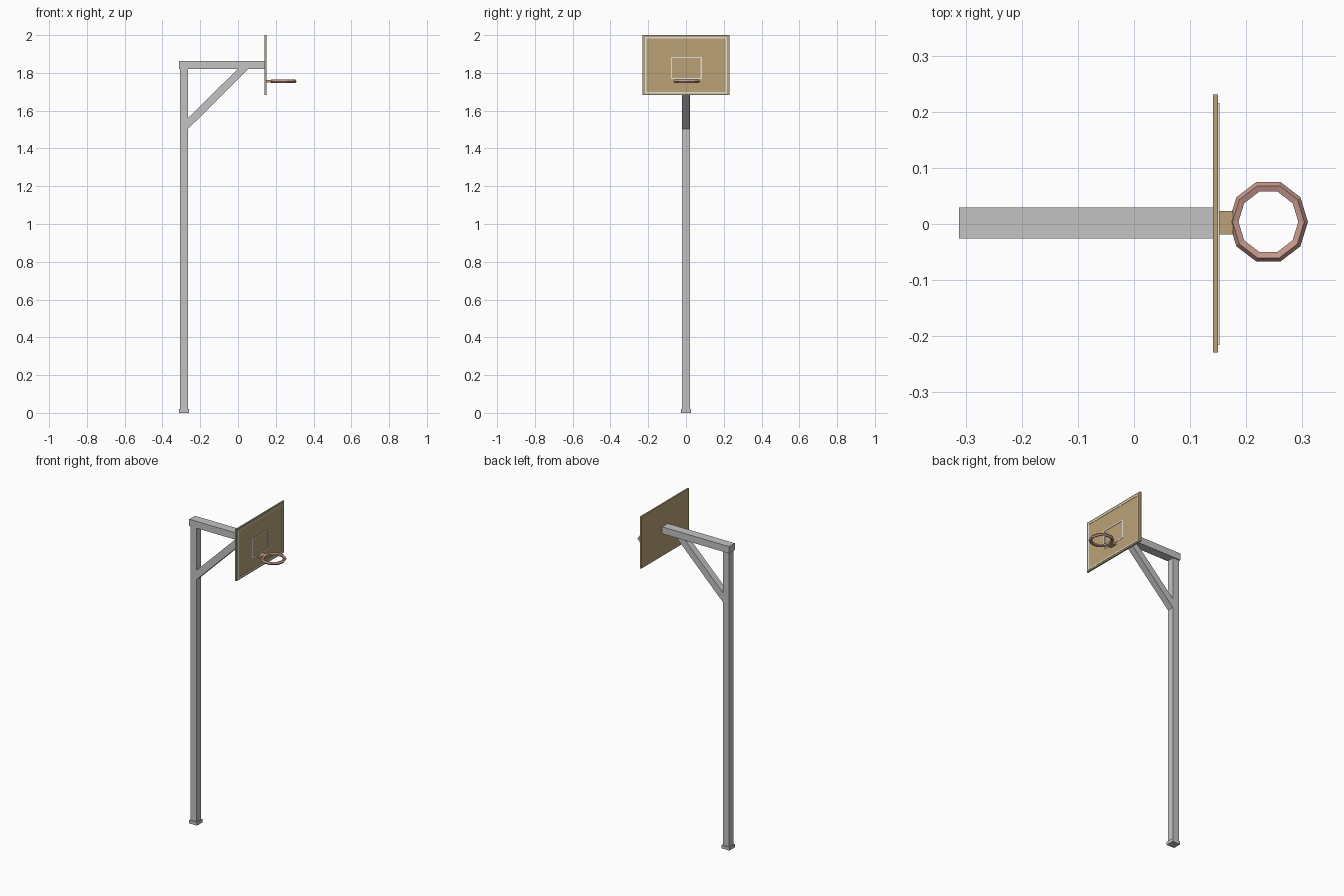
import bpy
import bmesh
from math import cos, sin, tau

cube = bpy.data.objects.get("Cube")
if cube:
    bpy.data.objects.remove(cube, do_unlink=True)


def material(name, rgb):
    m = bpy.data.materials.new(name)
    m.use_nodes = True
    m.diffuse_color = (*rgb, 1)
    m.node_tree.nodes["Principled BSDF"].inputs["Base Color"].default_value = (*rgb, 1)
    return m


steel = material("grey steel", (0.55, 0.55, 0.55))
wood = material("tan board", (0.50, 0.365, 0.18))
paint = material("white paint", (0.76, 0.76, 0.70))
rim_pink = material("faded red rim", (0.56, 0.31, 0.26))


def finish(bm, name, mat):
    bmesh.ops.recalc_face_normals(bm, faces=bm.faces)
    mesh = bpy.data.meshes.new(name)
    bm.to_mesh(mesh)
    bm.free()
    mesh.materials.append(mat)
    obj = bpy.data.objects.new(name, mesh)
    bpy.context.collection.objects.link(obj)
    return obj


def add_box(bm, xs, ys, zs):
    verts = bmesh.ops.create_cube(bm, size=1)["verts"]
    for v in verts:
        v.co = [r[0] if c < 0 else r[1] for c, r in zip(v.co, (xs, ys, zs))]


def box(name, xs, ys, zs, mat):
    bm = bmesh.new()
    add_box(bm, xs, ys, zs)
    return finish(bm, name, mat)


def extrude_side(name, outline, y0, y1, mat):
    """Extrude an x-z outline along y."""
    bm = bmesh.new()
    face = bm.faces.new([bm.verts.new((x, y0, z)) for x, z in outline])
    new = bmesh.ops.extrude_face_region(bm, geom=[face])["geom"]
    bmesh.ops.translate(bm, vec=(0, y1 - y0, 0),
                        verts=[g for g in new if isinstance(g, bmesh.types.BMVert)])
    return finish(bm, name, mat)


def painted_frame(name, ys, zs, w):
    """Four thin strips on the playing face of the board."""
    xs = (0.1495, 0.152)
    bm = bmesh.new()
    for z in (zs[0], zs[1] - w):
        add_box(bm, xs, ys, (z, z + w))
    for y in (ys[0], ys[1] - w):
        add_box(bm, xs, (y, y + w), (zs[0] + w, zs[1] - w))
    return finish(bm, name, paint)


# Support
box("base_plate", (-0.312, -0.259), (-0.026, 0.026), (0, 0.02), steel)
box("pole", (-0.307, -0.265), (-0.021, 0.022), (0.02, 1.82), steel)
box("arm", (-0.312, 0.141), (-0.026, 0.029), (1.82, 1.862), steel)
extrude_side("brace", [(-0.265, 1.503), (0.055, 1.82), (-0.002, 1.82), (-0.265, 1.561)],
             -0.022, 0.019, steel)

# Backboard with painted lines
box("backboard", (0.141, 0.15), (-0.229, 0.231), (1.683, 2.0), wood)
painted_frame("border_line", (-0.216, 0.216), (1.692, 1.989), 0.008)
painted_frame("target_line", (-0.08, 0.085), (1.767, 1.885), 0.007)
box("rim_bracket", (0.15, 0.176), (-0.019, 0.023), (1.748, 1.762), wood)

# Ten-sided rim with a five-sided section
SIDES, SECTION, MAJOR, MINOR = 10, 5, 0.061, 0.0095
bm = bmesh.new()
rings = []
for i in range(SIDES):
    a = tau * i / SIDES
    ring = []
    for j in range(SECTION):
        b = tau * j / SECTION
        r = MAJOR + MINOR * cos(b)
        ring.append(bm.verts.new((0.2395 + r * cos(a), 0.004 + 1.055 * r * sin(a),
                                  1.755 + MINOR * sin(b))))
    rings.append(ring)
for i in range(SIDES):
    p, q = rings[i], rings[(i + 1) % SIDES]
    for j in range(SECTION):
        k = (j + 1) % SECTION
        bm.faces.new((p[j], q[j], q[k], p[k]))
finish(bm, "rim", rim_pink)
